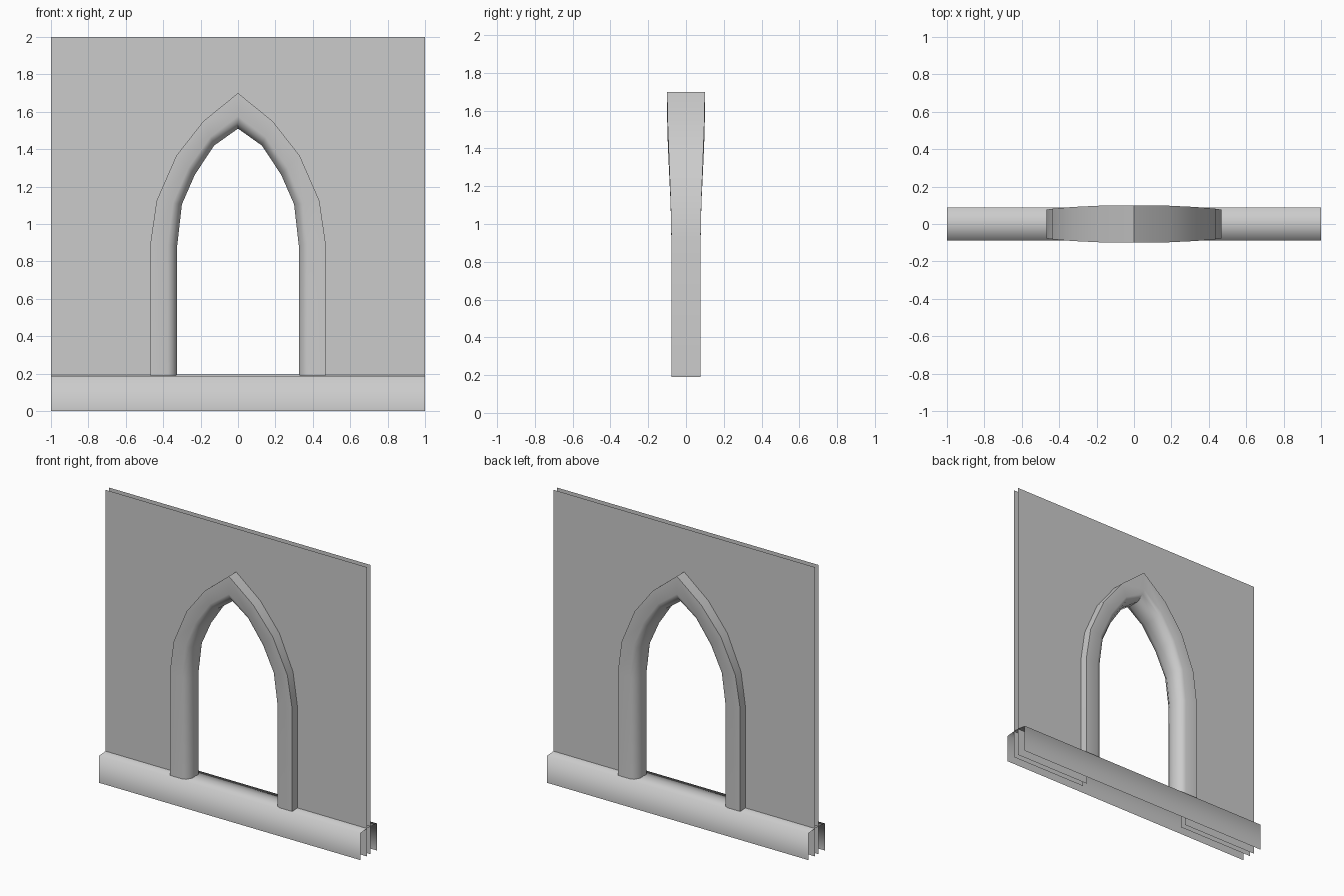
import bpy
import math

cube = bpy.data.objects.get("Cube")
if cube:
    bpy.data.objects.remove(cube, do_unlink=True)

# Single plain stone colour
stone = bpy.data.materials.new("grey_stone")
stone.use_nodes = True
stone.diffuse_color = (0.6, 0.6, 0.6, 1)
stone.node_tree.nodes["Principled BSDF"].inputs["Base Color"].default_value = (0.6, 0.6, 0.6, 1)


def build(name, verts, faces, smooth_angle=None):
    mesh = bpy.data.meshes.new(name)
    mesh.from_pydata(verts, [], faces)
    mesh.validate()
    mesh.materials.append(stone)
    obj = bpy.data.objects.new(name, mesh)
    bpy.context.collection.objects.link(obj)
    if smooth_angle:
        bpy.ops.object.select_all(action='DESELECT')
        obj.select_set(True)
        bpy.context.view_layer.objects.active = obj
        bpy.ops.object.shade_smooth_by_angle(angle=math.radians(smooth_angle))
    return obj


def mirrored(half):
    """Complete a half arch (foot to apex) with its mirror image."""
    return half + [(-x, z) for x, z in reversed(half[:-1])]


# Pointed arch curves, outer and inner, from foot to apex
outer = mirrored([(0.468, 0.19), (0.468, 0.9), (0.435, 1.125), (0.33, 1.365), (0.185, 1.55), (0, 1.7)])
inner = mirrored([(0.325, 0.19), (0.325, 0.885), (0.3, 1.105), (0.23, 1.265), (0.127, 1.42), (0, 1.51)])
depth_scale = [1, 1, 1.06, 1.18, 1.27, 1.3]
depth_scale += depth_scale[-2::-1]


def between(t):
    return [(a + (c - a) * t, b + (d - b) * t) for (a, b), (c, d) in zip(outer, inner)]


# Arch surround: moulded section (inward fraction, depth) swept along the arch
half_section = [(0, -0.077), (0.65, -0.077), (0.825, -0.067), (1, -0.03)]
section = half_section + [(t, -y) for t, y in reversed(half_section)]
n = len(section)
lines = [between(t) for t, _ in section]
verts = [(lines[j][i][0], section[j][1] * depth_scale[i], lines[j][i][1])
         for i in range(len(outer)) for j in range(n)]
faces = [(i * n + j, i * n + (j + 1) % n, (i + 1) * n + (j + 1) % n, (i + 1) * n + j)
         for i in range(len(outer) - 1) for j in range(n)]
# The section runs outside to inside at the front, so flip to face outward
build("arch_surround", verts, [f[::-1] for f in faces], 40)

# Wall: two thin sheets with the doorway cut out down to the ground
doorway = between(0.36)
doorway = [(doorway[0][0], 0)] + doorway + [(doorway[-1][0], 0)]
outline = doorway + [(-1, 0), (-1, 2), (1, 2), (1, 0)]
for name, y in (("front_wall", -0.02), ("back_wall", 0.02)):
    ring = list(range(len(outline)))
    # Outline runs clockwise when seen from the front
    build(name, [(x, y, z) for x, z in outline], [ring[::-1] if y < 0 else ring])

# Plinth: hollow strip with a slightly ridged top and open ends
profile = [(-0.088, 0), (-0.088, 0.187), (0, 0.195), (0.088, 0.187), (0.088, 0)]
verts = [(x, y, z) for y, z in profile for x in (-1, 1)]
faces = [(2 * i, 2 * i + 1, 2 * i + 3, 2 * i + 2) for i in range(len(profile) - 1)]
build("plinth", verts, faces, 100)
